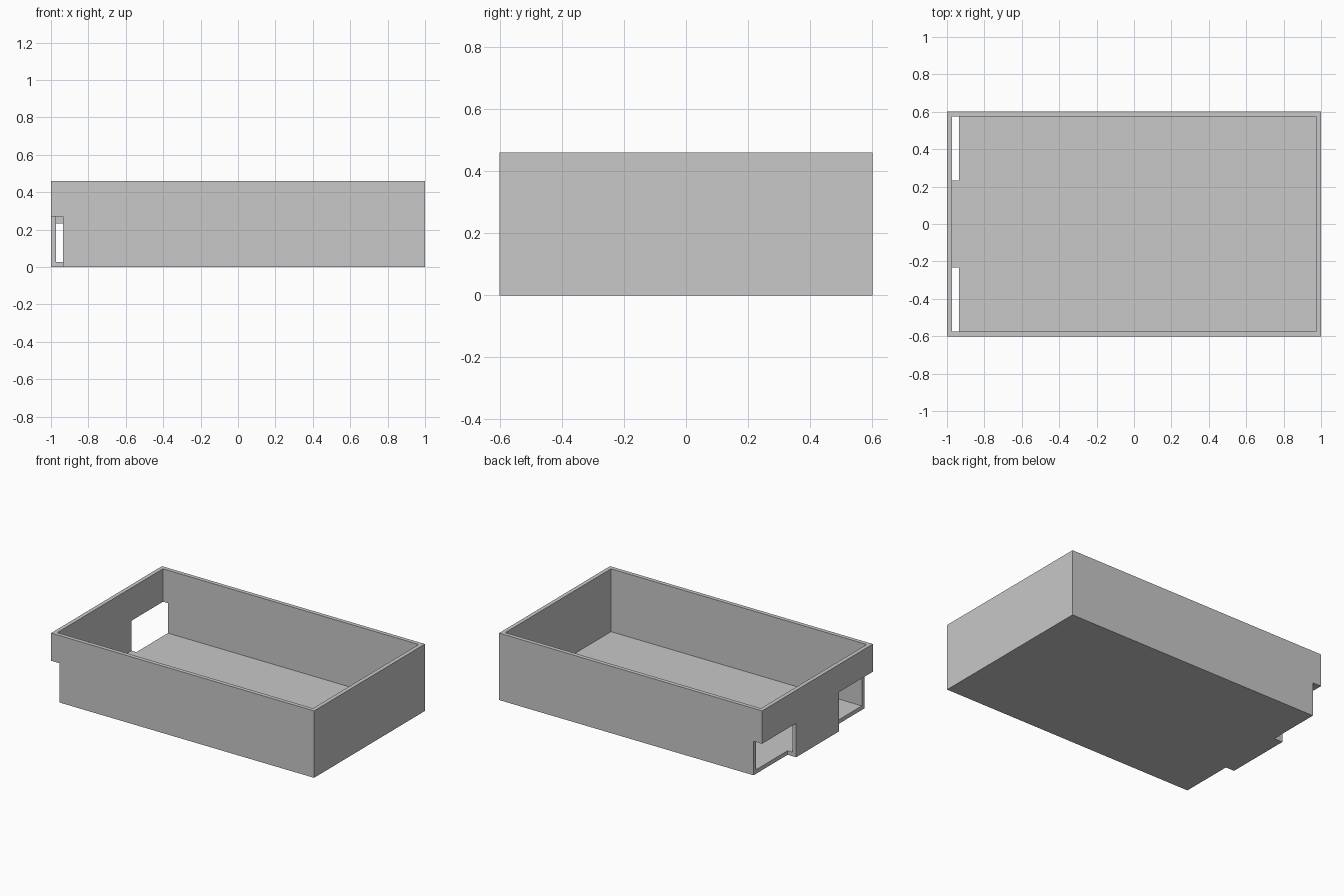
import bpy

if "Cube" in bpy.data.objects:
    bpy.data.objects.remove(bpy.data.objects["Cube"], do_unlink=True)

LENGTH, WIDTH, HEIGHT, WALL = 2.0, 1.204, 0.46, 0.028

# Single plain grey material
grey = bpy.data.materials.new("plain grey")
grey.use_nodes = True
colour = (0.58, 0.58, 0.58, 1)
grey.diffuse_color = colour
grey.node_tree.nodes["Principled BSDF"].inputs["Base Color"].default_value = colour


def box(name, low, high):
    """Axis-aligned box between two corners."""
    bpy.ops.mesh.primitive_cube_add(size=1)
    obj = bpy.context.object
    obj.name = name
    for v in obj.data.vertices:
        v.co = [lo + (c + 0.5) * (hi - lo) for c, lo, hi in zip(v.co, low, high)]
    obj.data.materials.append(grey)
    return obj


def cut(target, cutter):
    """Subtract a box from the target and hide it."""
    mod = target.modifiers.new(cutter.name, 'BOOLEAN')
    mod.operation = 'DIFFERENCE'
    mod.solver = 'EXACT'
    mod.object = cutter
    bpy.context.view_layer.objects.active = target
    bpy.ops.object.modifier_apply(modifier=mod.name)
    bpy.data.objects.remove(cutter, do_unlink=True)


# Open tray: solid block with its inside hollowed out
hx, hy = LENGTH / 2, WIDTH / 2
tray = box("tray", (-hx, -hy, 0), (hx, hy, HEIGHT))
cut(tray, box("cavity", (WALL - hx, WALL - hy, WALL),
              (hx - WALL, hy - WALL, HEIGHT + 0.1)))

# Corner notches through the right end wall, the front one taller
notch_x = -0.935
tab = 0.232
cut(tray, box("front_notch", (-hx - 0.1, -hy - 0.1, -0.1), (notch_x, -tab, 0.27)))
cut(tray, box("back_notch", (-hx - 0.1, tab, -0.1), (notch_x, hy + 0.1, 0.234)))
